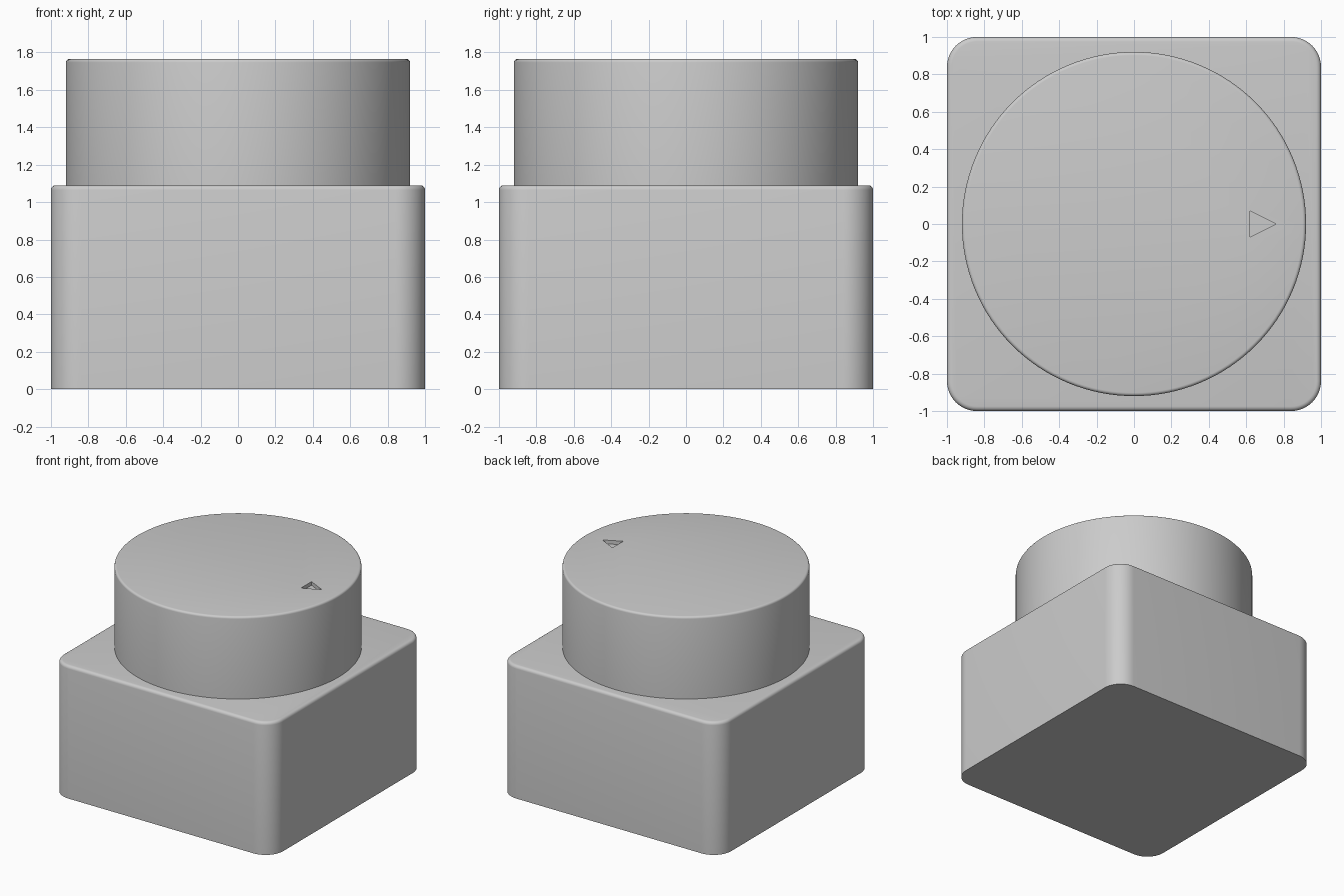
import bpy, bmesh, math

if "Cube" in bpy.data.objects:
    bpy.data.objects.remove(bpy.data.objects["Cube"])

grey = bpy.data.materials.new("light grey")
grey.diffuse_color = (0.6, 0.6, 0.6, 1)
grey.use_nodes = True
grey.node_tree.nodes["Principled BSDF"].inputs["Base Color"].default_value = grey.diffuse_color


def prism(name, outline, z0, z1, round_top=0.0):
    """Extrude a flat outline from z0 to z1 and round its top rim."""
    bm = bmesh.new()
    base = bm.faces.new([bm.verts.new((x, y, z0)) for x, y in outline])
    ext = bmesh.ops.extrude_face_region(bm, geom=[base], use_keep_orig=True)
    for v in ext["geom"]:
        if isinstance(v, bmesh.types.BMVert):
            v.co.z = z1
    bmesh.ops.recalc_face_normals(bm, faces=bm.faces)
    if round_top:
        rim = [e for e in bm.edges if all(abs(v.co.z - z1) < 1e-5 for v in e.verts)]
        bmesh.ops.bevel(bm, geom=rim, offset=round_top, segments=4,
                        profile=0.5, affect='EDGES')
    me = bpy.data.meshes.new(name)
    bm.to_mesh(me)
    bm.free()
    me.materials.append(grey)
    ob = bpy.data.objects.new(name, me)
    bpy.context.collection.objects.link(ob)
    return ob


def arc(cx, cy, r, start, end, n):
    return [(cx + r * math.cos(start + (end - start) * i / n),
             cy + r * math.sin(start + (end - start) * i / n)) for i in range(n + 1)]


def activate(ob):
    bpy.ops.object.select_all(action='DESELECT')
    ob.select_set(True)
    bpy.context.view_layer.objects.active = ob


# Square base with rounded corners
R = 0.16
square = []
for k, (sx, sy) in enumerate([(1, 1), (-1, 1), (-1, -1), (1, -1)]):
    a = k * math.pi / 2
    square += arc(sx * (1 - R), sy * (1 - R), R, a, a + math.pi / 2, 12)
base = prism("base", square, 0, 1.09, 0.025)

# Round knob
knob = prism("knob", arc(0, 0, 0.92, 0, math.tau, 128)[:-1], 1.07, 1.765, 0.018)

# Engraved triangular pointer on the knob
cutter = prism("pointer_cutter", [(0.62, -0.07), (0.76, 0), (0.62, 0.07)], 1.735, 1.85)
cutter.hide_render = True
cut = knob.modifiers.new("pointer", 'BOOLEAN')
cut.operation = 'DIFFERENCE'
cut.solver = 'EXACT'
cut.object = cutter
activate(knob)
bpy.ops.object.modifier_apply(modifier=cut.name)
bpy.data.objects.remove(cutter)

# Smooth rounded surfaces, keep real edges sharp
for ob in (base, knob):
    activate(ob)
    bpy.ops.object.shade_smooth_by_angle(angle=math.radians(35))
